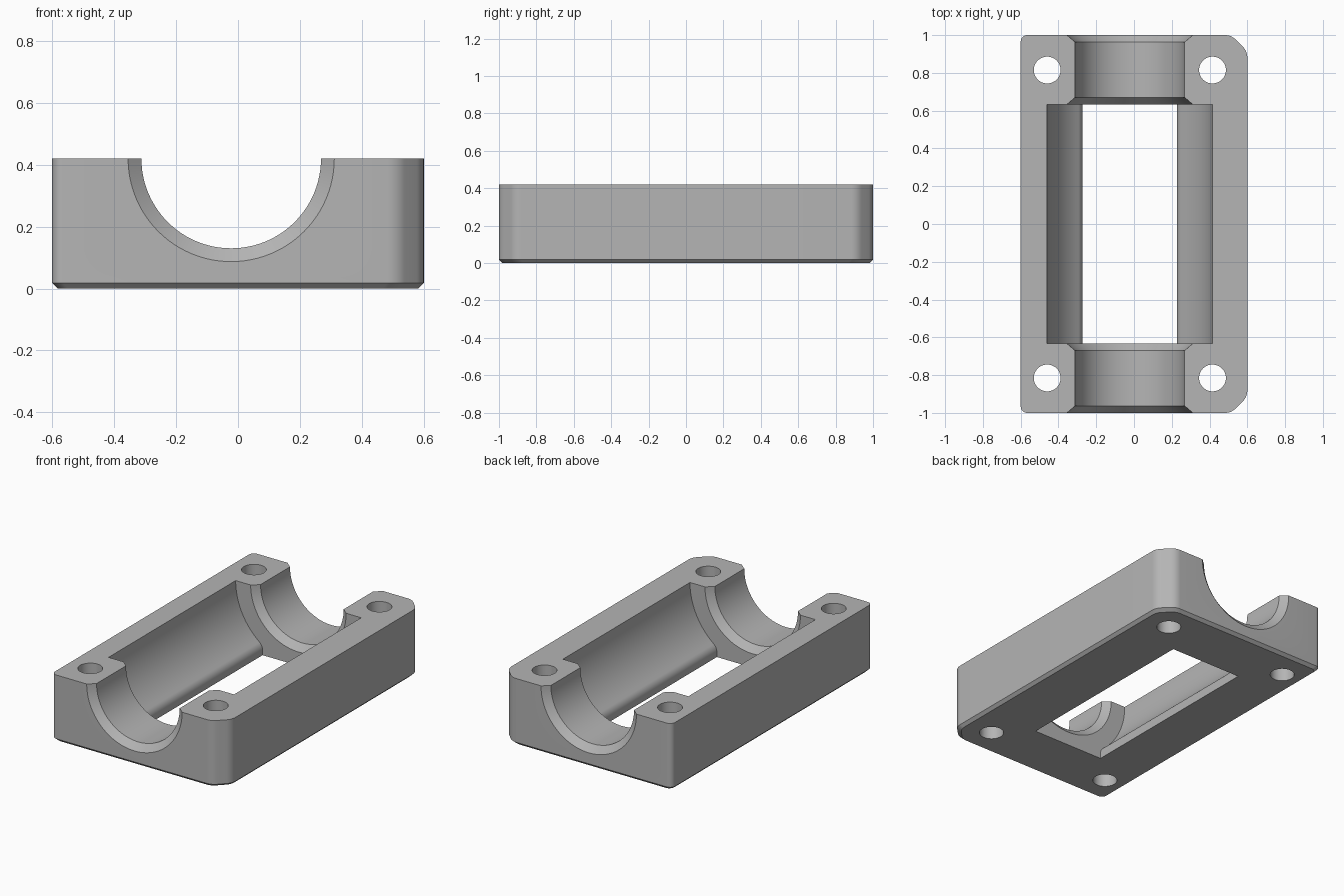
import bpy, bmesh
from math import pi, sin, cos, atan2, tan, sqrt
from mathutils import Vector, Matrix

cube = bpy.data.objects.get("Cube")
if cube:
    bpy.data.objects.remove(cube, do_unlink=True)

H = 0.42                # block height
BORE_X = -0.022         # bore axis, lying in the top face
BORE_R, MOUTH_R = 0.29, 0.333
CAVITY_R, CAVITY_Y = 0.4375, 0.633
SLOT, LIP = 0.25, 0.06  # floor slot half width and its rounded lip

grey = bpy.data.materials.new("plain grey")
grey.use_nodes = True
colour = (0.46, 0.46, 0.46, 1)
grey.diffuse_color = colour
grey.node_tree.nodes["Principled BSDF"].inputs["Base Color"].default_value = colour


def loft(name, rings):
    """Closed solid through a list of equal-length point rings."""
    bm = bmesh.new()
    loops = [[bm.verts.new(p) for p in ring] for ring in rings]
    n = len(loops[0])
    for a, b in zip(loops, loops[1:]):
        for i in range(n):
            j = (i + 1) % n
            bm.faces.new((a[i], a[j], b[j], b[i]))
    bm.faces.new(loops[0][::-1])
    bm.faces.new(loops[-1])
    bmesh.ops.recalc_face_normals(bm, faces=bm.faces)
    mesh = bpy.data.meshes.new(name)
    bm.to_mesh(mesh)
    bm.free()
    mesh.materials.append(grey)
    obj = bpy.data.objects.new(name, mesh)
    bpy.context.collection.objects.link(obj)
    return obj


def round_corners(corners, steps=8):
    """Outline with an arc in each corner; corners are (x, y, radius)."""
    out = []
    for i, (x, y, r) in enumerate(corners):
        p = Vector((x, y))
        u = (Vector(corners[i - 1][:2]) - p).normalized()
        v = (Vector(corners[(i + 1) % len(corners)][:2]) - p).normalized()
        half = u.angle(v) / 2
        centre = p + (u + v).normalized() * r / sin(half)
        start = p + u * r / tan(half) - centre
        end = p + v * r / tan(half) - centre
        turn = atan2(start.x * end.y - start.y * end.x, start.dot(end))
        for k in range(steps + 1):
            out.append(centre + Matrix.Rotation(turn * k / steps, 2) @ start)
    return out


def circle(r, n=96):
    return [(r * cos(2 * pi * i / n), r * sin(2 * pi * i / n)) for i in range(n)]


# Block: rounded left corners, softened bevels on the right, chamfered foot
outline = round_corners([
    (-0.6, -1, 0.035), (0.515, -1, 0.08), (0.6, -0.915, 0.08),
    (0.6, 0.915, 0.08), (0.515, 1, 0.08), (-0.6, 1, 0.035)])
foot = 0.018
block = loft("bearing_block", [
    [(x * (1 - foot / 0.6), y * (1 - foot), 0) for x, y in outline],
    [(x, y, foot) for x, y in outline],
    [(x, y, H) for x, y in outline]])

# Bore: turned shape with a flared mouth at both ends of each saddle
half_profile = [(1.1, MOUTH_R), (1, MOUTH_R), (0.963, BORE_R),
                (CAVITY_Y + 0.037, BORE_R), (CAVITY_Y, MOUTH_R)]
profile = [(-y, r) for y, r in half_profile] + half_profile[::-1]
bore = loft("bore_cutter", [
    [(BORE_X + a, y, H + b) for a, b in circle(r)] for y, r in profile])

# Cavity: wider trough that rolls over a lip into the floor slot
lip_x = SLOT + LIP
lip_drop = sqrt((CAVITY_R + LIP) ** 2 - lip_x ** 2)
lip_angle = atan2(lip_drop, lip_x)
side = [(CAVITY_R, 0.2)]
for k in range(25):
    t = lip_angle * k / 24
    side.append((CAVITY_R * cos(t), -CAVITY_R * sin(t)))
for k in range(1, 11):
    t = pi - lip_angle
    t = (pi - lip_angle) + lip_angle * k / 10
    side.append((lip_x + LIP * cos(t), -lip_drop + LIP * sin(t)))
side.append((SLOT, -H - 0.1))
section = side + [(-x, z) for x, z in side[::-1]]
cavity = loft("cavity_cutter", [
    [(BORE_X + x, y, H + z) for x, z in section] for y in (-CAVITY_Y, CAVITY_Y)])

# Bolt holes
cutters = [bore, cavity]
for dx in (-0.4375, 0.4375):
    for y in (-0.815, 0.815):
        cutters.append(loft("bolt_hole_cutter", [
            [(BORE_X + dx + a, y + b, z) for a, b in circle(0.071, 48)]
            for z in (-0.1, H + 0.1)]))

# Cut everything out of the block
bpy.ops.object.select_all(action='DESELECT')
block.select_set(True)
bpy.context.view_layer.objects.active = block
for cutter in cutters:
    cutter.hide_render = True
    mod = block.modifiers.new("cut", 'BOOLEAN')
    mod.operation = 'DIFFERENCE'
    mod.solver = 'EXACT'
    mod.object = cutter
    bpy.ops.object.modifier_apply(modifier=mod.name)
    bpy.data.objects.remove(cutter, do_unlink=True)

bpy.ops.object.shade_smooth_by_angle(angle=pi / 6)
